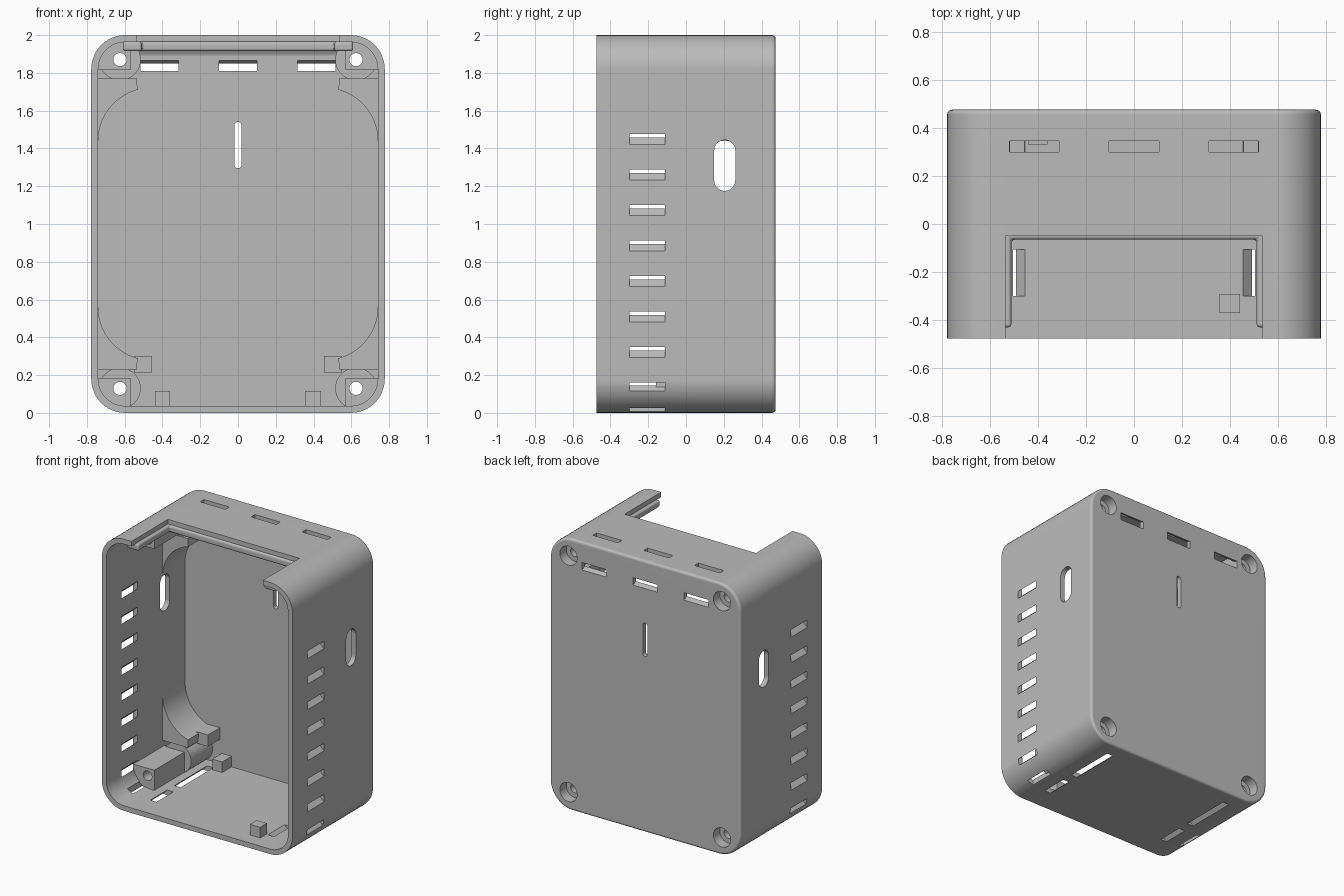
import bpy, bmesh, math
from mathutils import Vector

cube = bpy.data.objects.get("Cube")
if cube:
    bpy.data.objects.remove(cube, do_unlink=True)

grey = bpy.data.materials.new("matte grey")
grey.use_nodes = True
grey.diffuse_color = (0.5, 0.5, 0.5, 1)
grey.node_tree.nodes["Principled BSDF"].inputs["Base Color"].default_value = (0.5, 0.5, 0.5, 1)

W, D, WALL = 0.777, 0.475, 0.037
BACK = 0.44                      # inner face of the back wall


def add_loft(bm, rings):
    """Skin a chain of equal-length rings and cap both ends."""
    loops = [[bm.verts.new(p) for p in ring] for ring in rings]
    n = len(loops[0])
    for a, b in zip(loops, loops[1:]):
        for i in range(n):
            j = (i + 1) % n
            bm.faces.new((a[i], a[j], b[j], b[i]))
    bm.faces.new(loops[0])
    bm.faces.new(loops[-1])


def build(name, lofts):
    bm = bmesh.new()
    for rings in lofts:
        add_loft(bm, rings)
    bmesh.ops.recalc_face_normals(bm, faces=bm.faces)
    mesh = bpy.data.meshes.new(name)
    bm.to_mesh(mesh)
    bm.free()
    ob = bpy.data.objects.new(name, mesh)
    mesh.materials.append(grey)
    bpy.context.collection.objects.link(ob)
    return ob


def apply_mod(ob, kind, **settings):
    mod = ob.modifiers.new(kind.lower(), kind)
    for key, value in settings.items():
        setattr(mod, key, value)
    bpy.context.view_layer.objects.active = ob
    bpy.ops.object.modifier_apply(modifier=mod.name)


def cut(ob, cutter):
    apply_mod(ob, 'BOOLEAN', operation='DIFFERENCE', solver='EXACT', object=cutter)


def prism(pts, y0, y1):
    return [[(x, y, z) for x, z in pts] for y in (y0, y1)]


def box(x0, x1, y0, y1, z0, z1):
    return prism([(x0, z0), (x1, z0), (x1, z1), (x0, z1)], y0, y1)


def slanted(loft, shift):
    """Slide the far ring of a two-ring loft to slant it."""
    return [loft[0], [tuple(Vector(p) + Vector(shift)) for p in loft[1]]]


def arc(cx, cz, r, a0, a1, n):
    return [(cx + r * math.cos(math.radians(a0 + (a1 - a0) * i / n)),
             cz + r * math.sin(math.radians(a0 + (a1 - a0) * i / n))) for i in range(n + 1)]


def rounded(inset, y):
    """Rounded rectangle of the case outline, shrunk by inset."""
    r, pts = 0.18 - inset, []
    for k, (sx, sz) in enumerate([(1, 1), (-1, 1), (-1, -1), (1, -1)]):
        pts += arc(sx * (W - 0.18), 1 + sz * 0.82, r, 90 * k, 90 * k + 90, 12)
    return [(x, y, z) for x, z in pts]


def pill(cx, cz, half_w, half_h):
    up = half_h - half_w
    return arc(cx, cz + up, half_w, 0, 180, 10) + arc(cx, cz - up, half_w, 180, 360, 10)


def circle(cx, cz, r, y):
    return [(x, y, z) for x, z in arc(cx, cz, r, 0, 360, 32)[:-1]]


def corner(sx, sz, loft):
    """Mirror a loft from the lower right corner to another corner."""
    return [[(-sx * x, y, 1 - sz * (z - 1)) for x, y, z in ring] for ring in loft]


CORNERS = [(sx, sz) for sx in (-1, 1) for sz in (-1, 1)]

# Case shell: rounded back edge, outer wall, front rim, inner wall
bevel = [(0.02, D), (0.009, D - 0.003), (0.003, D - 0.009), (0, D - 0.02)]
shell = build("case_shell", [[rounded(i, y) for i, y in bevel]
                             + [rounded(0, -D), rounded(WALL, -D), rounded(WALL, BACK)]])

# Openings: top notch, hanging slot in the back
cuts = [box(-0.535, 0.535, -0.6, -0.05, 1.9, 2.1),
        prism(pill(0, 1.418, 0.019, 0.123), 0.4, 0.5)]

for s in (-1, 1):
    # Side vents, sloping upward to the inside
    for i in range(8):
        z = 0.105 + 0.188 * i
        ring = [(-0.30, z), (-0.11, z), (-0.11, z + 0.055), (-0.30, z + 0.055)]
        cuts.append([[(s * x, y, zz + W - x) for y, zz in ring] for x in (0.84, 0.69)])
    # Side cable openings
    cuts.append([[(s * x, y, z) for y, z in pill(0.205, 1.31, 0.056, 0.135)] for x in (0.7, 0.85)])
    # Bottom vents, sloping outward, and the vent on the rounded corner
    for y0, y1 in ((-0.30, -0.105), (-0.02, 0.36)):
        low = [(0.49, y0), (0.54, y0), (0.54, y1), (0.49, y1)]
        cuts.append([[(s * (x - z), y, z) for x, y in low] for z in (-0.04, 0.08)])
    low = [(0.645, -0.30), (0.69, -0.30), (0.69, -0.11), (0.645, -0.11)]
    cuts.append([[(s * x, y, z) for x, y in low] for z in (-0.05, 0.09)])

# Three vents in the back and three in the top
upper_vents = []
for cx in (-0.415, 0, 0.415):
    upper_vents.append(slanted(box(cx - 0.1, cx + 0.1, 0.5, 0.38, 1.785, 1.84), (0, 0, 0.05)))
    upper_vents.append(box(cx - 0.103, cx + 0.103, 0.30, 0.345, 1.91, 2.1))

# Stepped screw holes
screws = [corner(sx, sz, [circle(-0.625, 0.13, r, y) for r, y in
                          ((0.035, -0.3), (0.035, 0.4), (0.07, 0.4), (0.07, 0.55))])
          for sx, sz in CORNERS]

vent_cutter = build("vent_cutter", upper_vents)
screw_cutter = build("screw_cutter", screws)
opening_cutter = build("opening_cutter", cuts)
for cutter in (vent_cutter, screw_cutter, opening_cutter):
    cutter.hide_render = True
    cut(shell, cutter)

# Screw bosses at the back and the narrower posts in front of them
boss = [circle(-0.625, 0.13, 0.11, y) for y in (0.19, BACK + 0.01)]
bosses = build("screw_bosses", [corner(sx, sz, boss) for sx, sz in CORNERS])
post = prism([(-0.57, 0.03), (-0.57, 0.185), (-0.745, 0.185),
              (-0.745, 0.13), (-0.70, 0.07), (-0.65, 0.033)], -0.16, 0.2)
posts = build("screw_posts", [corner(sx, sz, post) for sx, sz in CORNERS])
cut(bosses, screw_cutter)
cut(posts, screw_cutter)

# Curved corner gussets
gusset = prism(arc(-0.46, 0.56, 0.28, 180, 255, 14)
               + [(-0.535, 0.23), (-0.76, 0.23), (-0.76, 0.56)], 0.18, BACK + 0.01)
gussets = build("corner_gussets", [corner(sx, sz, gusset) for sx, sz in CORNERS])

# Small support blocks beside the lower gussets and on the floor
blocks = build("support_blocks", [
    box(-0.55, -0.455, 0.30, BACK + 0.01, 0.215, 0.30),
    box(0.455, 0.55, 0.30, BACK + 0.01, 0.215, 0.30),
    box(-0.44, -0.36, 0.33, BACK + 0.01, 0.03, 0.115),
    box(0.355, 0.44, -0.37, -0.29, 0.03, 0.115)])

# Concave fillet between the top and back walls
curve = arc(0.335, 1.853, 0.112, 0, 90, 10) + [(0.335, 1.975), (0.455, 1.975), (0.455, 1.853)]
fillet = build("top_fillet", [[[(x, y, z) for y, z in curve] for x in (-0.53, 0.53)]])
cut(fillet, vent_cutter)

# Rounded rail under the edge of the notch
u_shape = [(-0.61, -0.43), (-0.51, -0.43), (-0.51, -0.065), (0.51, -0.065),
           (0.51, -0.43), (0.61, -0.43), (0.61, 0.0), (-0.61, 0.0)]
rail = build("notch_rail", [[[(x, y, z) for x, y in u_shape] for z in (1.915, 1.966)]])
apply_mod(rail, 'BEVEL', width=0.014, segments=3)

for cutter in (vent_cutter, screw_cutter, opening_cutter):
    bpy.data.objects.remove(cutter, do_unlink=True)

# Smooth the curves, keep the edges crisp
for ob in (shell, bosses, posts, gussets, blocks, fillet, rail):
    bpy.ops.object.select_all(action='DESELECT')
    ob.select_set(True)
    bpy.context.view_layer.objects.active = ob
    bpy.ops.object.shade_smooth_by_angle(angle=math.radians(30))
    apply_mod(ob, 'WEIGHTED_NORMAL', keep_sharp=True)
